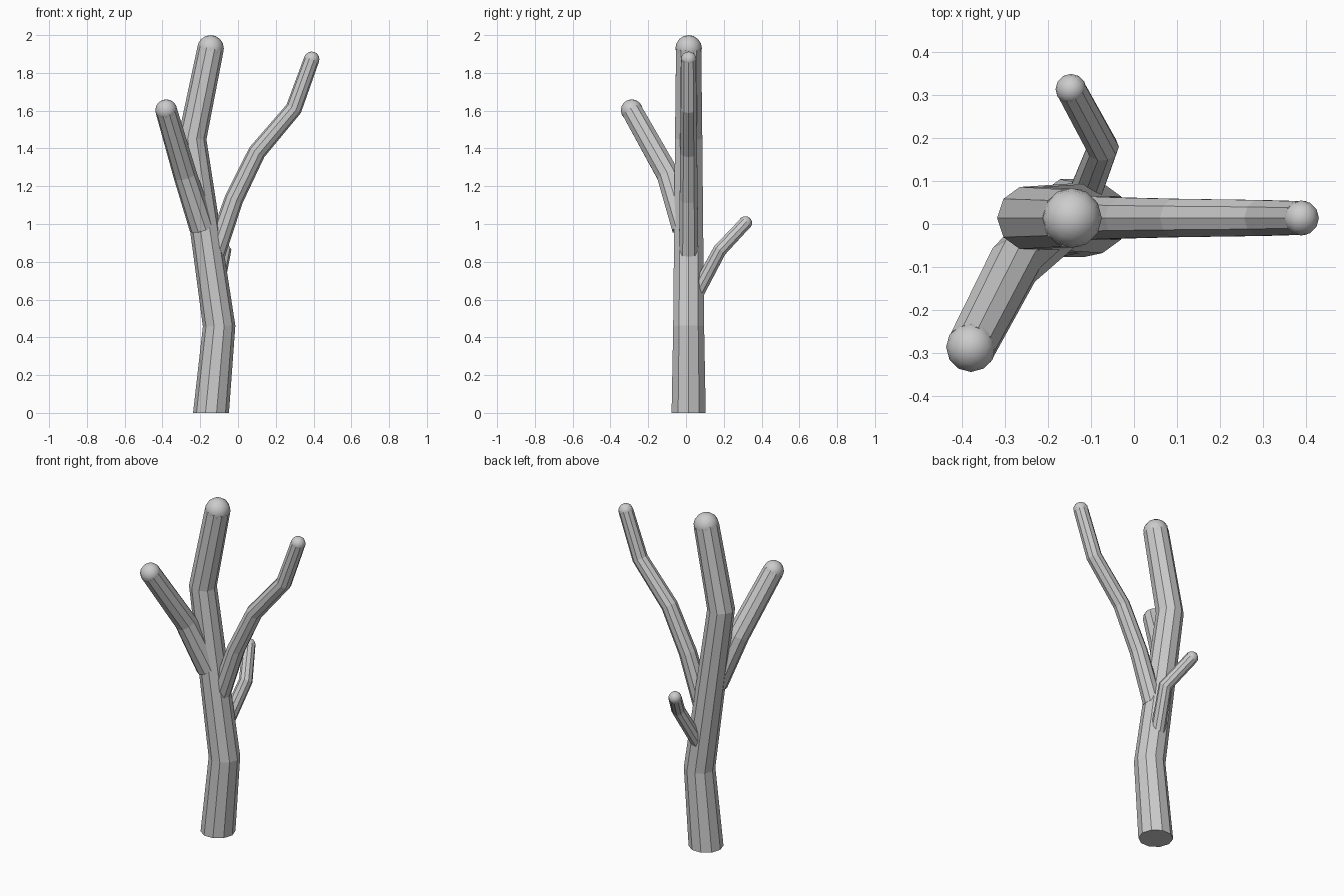
import bpy, bmesh
from math import cos, sin, pi
from mathutils import Vector

if "Cube" in bpy.data.objects:
    bpy.data.objects.remove(bpy.data.objects["Cube"])

SIDES = 10


def limb(name, stations, flat_base=False):
    """Faceted tapering tube through (x, y, z, radius) stations, capped."""
    pts = [Vector(s[:3]) for s in stations]
    bm = bmesh.new()
    rings = []
    for i, p in enumerate(pts):
        t = Vector((0, 0, 0))
        if i > 0:
            t += (p - pts[i - 1]).normalized()
        if i < len(pts) - 1:
            t += (pts[i + 1] - p).normalized()
        if i == 0 and flat_base:
            t = Vector((0, 0, 1))
        t.normalize()
        u = Vector((1, 0, 0))
        u = (u - t * u.dot(t)).normalized()
        v = t.cross(u)
        r = stations[i][3]
        rings.append([bm.verts.new(p + r * (u * cos(2 * pi * k / SIDES) + v * sin(2 * pi * k / SIDES)))
                      for k in range(SIDES)])
    for a, b in zip(rings, rings[1:]):
        for k in range(SIDES):
            n = (k + 1) % SIDES
            bm.faces.new((a[k], a[n], b[n], b[k]))
    bm.faces.new(rings[0][::-1])
    bm.faces.new(rings[-1])
    mesh = bpy.data.meshes.new(name)
    bm.to_mesh(mesh)
    bm.free()
    bpy.context.collection.objects.link(bpy.data.objects.new(name, mesh))

    # Rounded end on the last station
    bpy.ops.mesh.primitive_uv_sphere_add(segments=12, ring_count=8,
                                         radius=stations[-1][3], location=pts[-1])
    tip = bpy.context.object
    tip.name = name + "_tip"
    bpy.ops.object.shade_smooth()


# Main stem
limb("trunk", [(-.143, .014, 0, .095), (-.10, .014, .46, .086),
               (-.243, .014, 1.45, .076), (-.145, .014, 1.93, .07)], flat_base=True)
# Long branch to the right
limb("right_branch", [(-.12, .014, .845, .054), (-.022, .014, 1.13, .05),
                      (.10, .014, 1.38, .047), (.295, .014, 1.61, .044),
                      (.39, .014, 1.872, .041)])
# Thick branch to the front left
limb("front_branch", [(-.19, -.01, .98, .068), (-.28, -.095, 1.26, .063),
                      (-.38, -.287, 1.602, .058)])
# Short twig at the back
limb("back_twig", [(-.12, .055, .63, .04), (-.073, .178, .86, .038),
                   (-.147, .314, 1.005, .036)])
